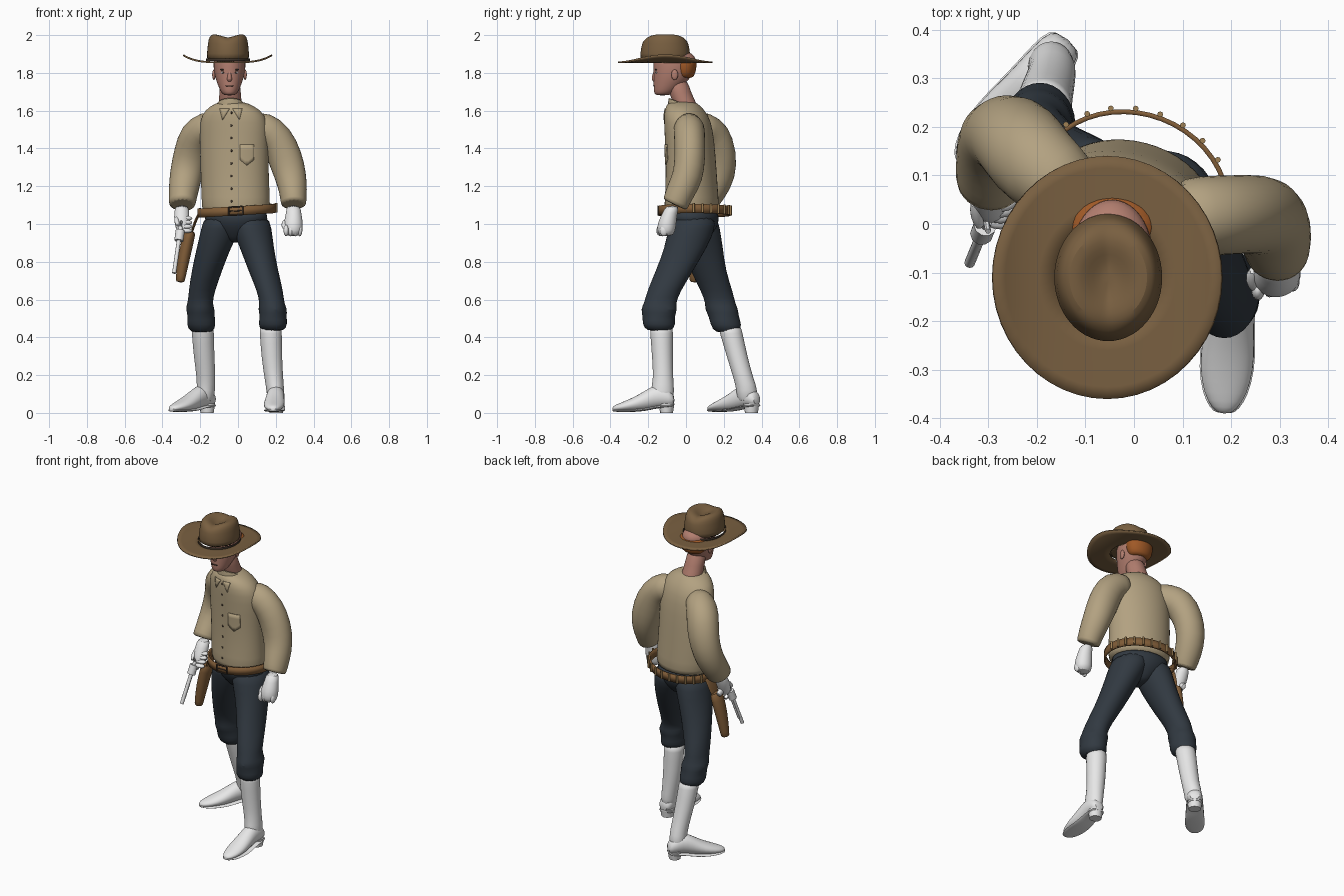
import bpy
import bmesh
import math
from mathutils import Vector
from mathutils.bvhtree import BVHTree

if "Cube" in bpy.data.objects:
    bpy.data.objects.remove(bpy.data.objects["Cube"], do_unlink=True)

UP = Vector((0, 0, 1))
TWIST = Vector((0.97, -0.25, 0))
parts = []


def material(name, red, green, blue):
    mat = bpy.data.materials.new(name)
    mat.use_nodes = True
    mat.diffuse_color = (red, green, blue, 1)
    shader = next(n for n in mat.node_tree.nodes if n.type == "BSDF_PRINCIPLED")
    shader.inputs["Base Color"].default_value = (red, green, blue, 1)
    return mat


shirt = material("tan cloth", 0.45, 0.36, 0.22)
denim = material("dark denim", 0.031, 0.041, 0.053)
white = material("white", 0.8, 0.8, 0.8)
felt = material("brown felt", 0.19, 0.115, 0.052)
leather = material("brown leather", 0.22, 0.11, 0.04)
skin = material("skin", 0.45, 0.21, 0.16)
ginger = material("ginger hair", 0.35, 0.1, 0.02)
dark = material("dark trim", 0.05, 0.035, 0.025)
brass = material("dull brass", 0.35, 0.22, 0.09)


def finish(name, bm, mat, subdivide=0, thickness=0):
    """Turn a bmesh into a named, coloured object."""
    bmesh.ops.recalc_face_normals(bm, faces=bm.faces[:])
    mesh = bpy.data.meshes.new(name)
    bm.to_mesh(mesh)
    bm.free()
    mesh.materials.append(mat)
    obj = bpy.data.objects.new(name, mesh)
    bpy.context.collection.objects.link(obj)
    if thickness:
        solid = obj.modifiers.new("thickness", "SOLIDIFY")
        solid.thickness = thickness
        solid.offset = 0
    if subdivide:
        obj.modifiers.new("smoothing", "SUBSURF").levels = subdivide
        obj.modifiers["smoothing"].render_levels = subdivide
    parts.append(obj)
    return obj


def loft(name, rows, mat, flat=None, side=(1, 0, 0), sides=16, smooth=1, folds=0, caps=True):
    """Skin elliptical rings; each row is x, y, z, half width, half depth."""
    bm = bmesh.new()
    centres = [Vector(row[:3]) for row in rows]
    rings = []
    for i, row in enumerate(rows):
        along = flat or centres[min(i + 1, len(rows) - 1)] - centres[max(i - 1, 0)]
        along = Vector(along).normalized()
        u = Vector(side)
        u = (u - along * u.dot(along)).normalized()
        v = along.cross(u)
        ring = []
        for k in range(sides):
            a = math.tau * k / sides
            swell = 1 + folds * math.sin(3 * a + 2 * i)
            ring.append(bm.verts.new(centres[i] + swell * (u * row[3] * math.cos(a) + v * row[4] * math.sin(a))))
        rings.append(ring)
    for low, high in zip(rings, rings[1:]):
        for k in range(sides):
            j = (k + 1) % sides
            bm.faces.new((low[k], low[j], high[j], high[k]))
    if caps:
        bm.faces.new(rings[0])
        bm.faces.new(rings[-1])
    return finish(name, bm, mat, smooth)


def rod(name, start, end, radius, mat, sides=12):
    return loft(name, [(*start, radius, radius), (*end, radius, radius)], mat, sides=sides, smooth=0)


def ball(name, place, size, mat):
    bm = bmesh.new()
    bmesh.ops.create_uvsphere(bm, u_segments=14, v_segments=8, radius=1)
    bmesh.ops.scale(bm, vec=size, verts=bm.verts)
    bmesh.ops.translate(bm, vec=place, verts=bm.verts)
    return finish(name, bm, mat)


# Shirt body and sleeves
torso = loft("shirt_body", [
    (-.01, .03, 1.05, .18, .14), (-.01, .03, 1.08, .185, .145), (-.015, .03, 1.2, .185, .135),
    (-.02, .025, 1.35, .185, .13), (-.02, .015, 1.5, .19, .125), (-.025, 0, 1.58, .175, .115),
    (-.03, -.015, 1.625, .12, .09), (-.035, -.02, 1.65, .06, .07)], shirt, UP, TWIST, 24)
loft("right_sleeve", [
    (-.1, .045, 1.51, .07, .08), (-.165, .09, 1.51, .09, .095), (-.22, .145, 1.47, .098, .1),
    (-.25, .185, 1.37, .088, .092), (-.277, .185, 1.26, .083, .088), (-.29, .135, 1.17, .08, .08),
    (-.295, .09, 1.11, .075, .072), (-.295, .085, 1.1, .075, .072)], shirt, side=(0, 1, 0), folds=.02)
loft("left_sleeve", [
    (.07, .015, 1.51, .075, .08), (.14, .015, 1.51, .085, .09), (.205, .02, 1.46, .083, .09),
    (.252, .022, 1.35, .083, .095), (.28, .01, 1.25, .083, .085), (.292, -.03, 1.17, .078, .075),
    (.295, -.055, 1.11, .07, .068), (.295, -.06, 1.1, .07, .068)], shirt, side=(0, 1, 0), folds=.02)
loft("collar_band", [(-.038, -.018, 1.6, .082, .085), (-.04, -.026, 1.645, .07, .074),
                     (-.04, -.026, 1.64, .064, .067)], shirt, (0, .4, 1), caps=False)

# Details laid on the shirt front
bpy.context.view_layer.update()
surface = BVHTree.FromObject(torso, bpy.context.evaluated_depsgraph_get())


def on_shirt(x, z, lift=.002):
    hit = surface.ray_cast(Vector((x, -1, z)), Vector((0, 1, 0)))[0]
    return (hit or Vector((x, -.09, z))) - Vector((0, lift, 0))


def patch(name, outline):
    bm = bmesh.new()
    bm.faces.new([bm.verts.new((x, 0, z)) for x, z in outline])
    bmesh.ops.triangulate(bm, faces=bm.faces[:])
    bmesh.ops.subdivide_edges(bm, edges=bm.edges[:], cuts=3, use_grid_fill=True)
    for v in bm.verts:
        v.co = on_shirt(v.co.x, v.co.z)
    finish(name, bm, shirt, thickness=.004)


patch("chest_pocket", [(.01, 1.42), (.085, 1.42), (.085, 1.34), (.047, 1.31), (.01, 1.34)])
for name, way in (("right", -1), ("left", 1)):
    patch(name + "_collar_point", [(way * s - .037, z) for s, z in ((.008, 1.61), (.06, 1.61), (.045, 1.55))])
for i in range(8):
    ball("shirt_button", on_shirt(-.035, 1.12 + .067 * i, 0), (.006, .004, .006), dark)

# Trousers
loft("trouser_seat", [(-.01, .04, 1.08, .17, .13), (-.01, .04, 1.03, .175, .135), (-.01, .045, .98, .15, .12),
                      (-.01, .045, .93, .07, .08), (-.01, .045, .9, .03, .05)], denim, UP, TWIST, 20)
loft("left_trouser_leg", [
    (.06, .04, 1.05, .1, .12), (.07, .03, .98, .108, .128), (.1, 0, .88, .092, .115),
    (.135, -.06, .75, .08, .1), (.17, -.12, .64, .07, .09), (.18, -.14, .58, .066, .085), (.185, -.14, .55, .08, .1),
    (.185, -.145, .51, .07, .085), (.185, -.145, .47, .08, .09), (.185, -.14, .43, .063, .07)],
     denim, UP, folds=.035)
loft("right_trouser_leg", [
    (-.08, .05, 1.05, .1, .12), (-.09, .06, .98, .108, .12), (-.125, .08, .88, .092, .115),
    (-.165, .12, .75, .082, .095), (-.195, .165, .64, .07, .085), (-.2, .18, .58, .066, .08), (-.2, .19, .55, .08, .09),
    (-.195, .2, .51, .07, .08), (-.195, .21, .47, .08, .085), (-.19, .22, .42, .063, .068)],
     denim, UP, folds=.035)


# Boots: shaft, foot, sole and heel block
def boot(name, heel, toe, shaft):
    loft(name + "_boot_shaft", shaft, white, UP)
    heel, toe = Vector((*heel, 0)), Vector((*toe, 0))
    along = (toe - heel).normalized()
    across = UP.cross(along)
    shape = [(0, .03, .04, .09), (.08, .045, .03, .13), (.25, .048, .03, .155), (.4, .05, .018, .135),
             (.55, .055, .01, .102), (.72, .057, .008, .074), (.88, .045, .008, .052), (.97, .026, .01, .04),
             (1, .01, .012, .028)]
    foot, sole = [], []
    for share, width, low, high in shape:
        x, y, _ = heel.lerp(toe, share)
        foot.append((x, y, (low + high) / 2, width, (high - low) / 2))
        sole.append((x, y, low + .004, width + .007, .008))
    loft(name + "_boot_foot", foot, white, along, across)
    loft(name + "_boot_sole", sole, white, along, across, sides=8)
    x, y, _ = heel.lerp(toe, .13)
    loft(name + "_boot_heel", [(x, y, .05, .044, .042), (x, y, 0, .036, .034)], white, UP, across, 12, 0)


boot("left", (.205, -.06), (.185, -.39), [
    (.172, -.13, .46, .06, .062), (.173, -.13, .44, .06, .062), (.178, -.125, .3, .056, .056),
    (.19, -.12, .18, .05, .053), (.198, -.125, .12, .048, .064), (.2, -.125, .05, .045, .06)])
boot("right", (-.135, .38), (-.355, .12), [
    (-.188, .23, .46, .06, .062), (-.187, .235, .44, .06, .062), (-.18, .27, .3, .056, .056),
    (-.168, .305, .18, .05, .053), (-.17, .325, .12, .05, .058), (-.175, .32, .05, .045, .05)])

# Head, neck and face
loft("head", [
    (-.045, -.125, 1.68, .028, .035), (-.045, -.115, 1.695, .045, .056), (-.045, -.095, 1.73, .06, .077),
    (-.045, -.075, 1.77, .075, .098), (-.045, -.065, 1.81, .083, .108), (-.045, -.06, 1.86, .086, .115),
    (-.045, -.06, 1.89, .08, .11), (-.045, -.065, 1.92, .045, .07)], skin, UP, sides=20)
loft("neck", [(-.04, .01, 1.57, .068, .068), (-.04, 0, 1.63, .062, .063), (-.042, -.032, 1.69, .058, .06),
              (-.045, -.05, 1.78, .056, .057)], skin, UP)
loft("hair", [(-.045, -.006, 1.772, .05, .036), (-.045, -.006, 1.782, .072, .05), (-.045, -.006, 1.82, .087, .063),
              (-.045, -.006, 1.86, .088, .064), (-.045, -.008, 1.87, .08, .06)], ginger, UP)
loft("nose", [(-.045, -.16, 1.82, .008, .008), (-.045, -.167, 1.79, .011, .013),
              (-.045, -.169, 1.765, .016, .016), (-.045, -.166, 1.753, .012, .008)], skin, UP, sides=8)
ball("mouth", (-.045, -.168, 1.731), (.022, .006, .004), dark)
for name, way in (("right", -1), ("left", 1)):
    x = -.045 + way * .033
    ball(name + "_ear", (-.045 + way * .083, -.06, 1.79), (.009, .018, .028), skin)
    ball(name + "_eye", (x, -.157, 1.803), (.013, .006, .006), white)
    ball(name + "_pupil", (x, -.161, 1.803), (.006, .003, .006), dark)
    ball(name + "_eyebrow", (x, -.159, 1.817), (.019, .006, .004), dark)

# Hat with upturned sides and a pinched crown
bm = bmesh.new()
rings = []
for r in (.45, .6, .75, .9, 1):
    ring = []
    for k in range(48):
        a = math.tau * k / 48
        dx, dy = r * math.cos(a), r * math.sin(a)
        ring.append(bm.verts.new((-.055 + .235 * dx, -.11 + .25 * dy, 1.856 + .038 * dx ** 4)))
    rings.append(ring)
for inner, outer in zip(rings, rings[1:]):
    for k in range(48):
        j = (k + 1) % 48
        bm.faces.new((inner[k], inner[j], outer[j], outer[k]))
finish("hat_brim", bm, felt, thickness=.009)
crown = [(1.855, .116, .136), (1.9, .112, .133), (1.96, .107, .124), (1.99, .1, .112),
         (2.007, .082, .092), (2.006, .055, .06), (1.995, .03, .035), (1.975, .01, .01)]
hat_crown = loft("hat_crown", [(-.053, -.11, z, w, d) for z, w, d in crown], felt, UP, sides=28)
for v in hat_crown.data.vertices:
    if v.co.z > 1.98:
        v.co.z -= .02 * max(0, 1 - abs(v.co.x + .053) / .07)
loft("hat_band", [(-.053, -.11, z, .1165, .1365) for z in (1.862, 1.876)], dark, UP, sides=32, smooth=0, caps=False)


# Loose cartridge belt, buckle and cartridges
def belt_point(angle, height, grow=0):
    across = Vector((.93, -.36, 0)).normalized()
    p = Vector((-.008, .045, 1.07 + height)) + across * (.205 + grow) * math.cos(angle)
    p += UP.cross(across) * (.183 + grow) * math.sin(angle)
    return p + UP * p.x * .06


bm = bmesh.new()
edges = [[bm.verts.new(belt_point(math.tau * k / 48, h)) for h in (-.024, .024)] for k in range(48)]
for k in range(48):
    here, there = edges[k], edges[(k + 1) % 48]
    bm.faces.new((here[0], there[0], there[1], here[1]))
finish("cartridge_belt", bm, leather, thickness=.01)
for k in range(12):
    a = math.radians(22 + 14 * k)
    rod("cartridge", belt_point(a, -.022, .008), belt_point(a, .028, .008), .006, brass, 8)
frame = [belt_point(math.radians(a), h, .008) for a, h in ((-82, -.022), (-62, -.022), (-62, .022), (-82, .022))]
for i in range(4):
    rod("buckle_bar", frame[i - 1], frame[i], .004, dark, 6)
rod("buckle_prong", (frame[0] + frame[3]) / 2, (frame[1] + frame[2]) / 2, .003, dark, 6)

# Holster and its hanger
loft("holster", [(-.25, .06, .97, .03, .048), (-.262, .06, .93, .034, .048), (-.285, .052, .83, .034, .042),
                 (-.305, .045, .71, .026, .028), (-.307, .045, .69, .024, .026)], leather, smooth=1, sides=12)
loft("holster_hanger", [(-.195, .07, 1.07, .008, .045), (-.222, .065, 1.03, .008, .045),
                        (-.25, .06, .94, .008, .045)], leather, sides=8)

# Hands
loft("left_hand", [(.293, -.07, 1.1, .038, .036), (.295, -.085, 1.06, .04, .04), (.293, -.1, 1.01, .052, .05),
                   (.292, -.105, .965, .052, .05), (.29, -.105, .935, .04, .035)], white, UP)
loft("right_hand", [(-.297, .085, 1.1, .036, .036), (-.298, .07, 1.06, .04, .038), (-.298, .05, 1.02, .042, .042),
                    (-.295, .035, .98, .036, .036), (-.293, .03, .95, .024, .026)], white, UP)
for i in range(4):
    ball("left_finger", (.255 + .024 * i, -.135 + .006 * i, .965), (.014, .022, .03), white)
    ball("right_finger", (-.275, .045 - .012 * i, 1.03 - .022 * i), (.034, .02, .013), white)
loft("left_thumb", [(.25, -.09, 1.02, .015, .016), (.24, -.115, .99, .016, .016), (.255, -.14, .97, .012, .012)],
     white, sides=8)
loft("right_thumb", [(-.325, .05, 1.04, .015, .015), (-.325, .015, 1.01, .014, .014), (-.315, -.01, .99, .01, .01)],
     white, sides=8)

# Revolver held muzzle down
breech, muzzle = Vector((-.303, .005, .985)), Vector((-.338, -.08, .74))
rod("revolver_barrel", breech, muzzle, .011, white)
rod("revolver_ejector", breech.lerp(muzzle, .3) + Vector((0, .014, 0)), breech.lerp(muzzle, .85) + Vector((0, .014, 0)),
    .006, white, 8)
rod("revolver_cylinder", breech.lerp(muzzle, .08), breech.lerp(muzzle, .3), .024, white, 10)
loft("revolver_grip", [(-.303, .005, .99, .014, .02), (-.3, .035, 1.0, .014, .018), (-.295, .075, .985, .016, .022),
                       (-.293, .1, .965, .016, .024)], white, sides=10)
rod("revolver_hammer", breech, breech + Vector((.003, -.02, .03)), .006, white, 6)
guard = [Vector((-.305, .03 + .022 * math.cos(k), .945 + .022 * math.sin(k))) for k in range(7)]
for start, end in zip(guard, guard[1:]):
    rod("trigger_guard", start, end, .004, white, 6)

# Smooth shading with crisp edges kept
bpy.ops.object.select_all(action="DESELECT")
for obj in parts:
    obj.select_set(True)
bpy.context.view_layer.objects.active = torso
bpy.ops.object.shade_smooth_by_angle(angle=math.radians(50))
